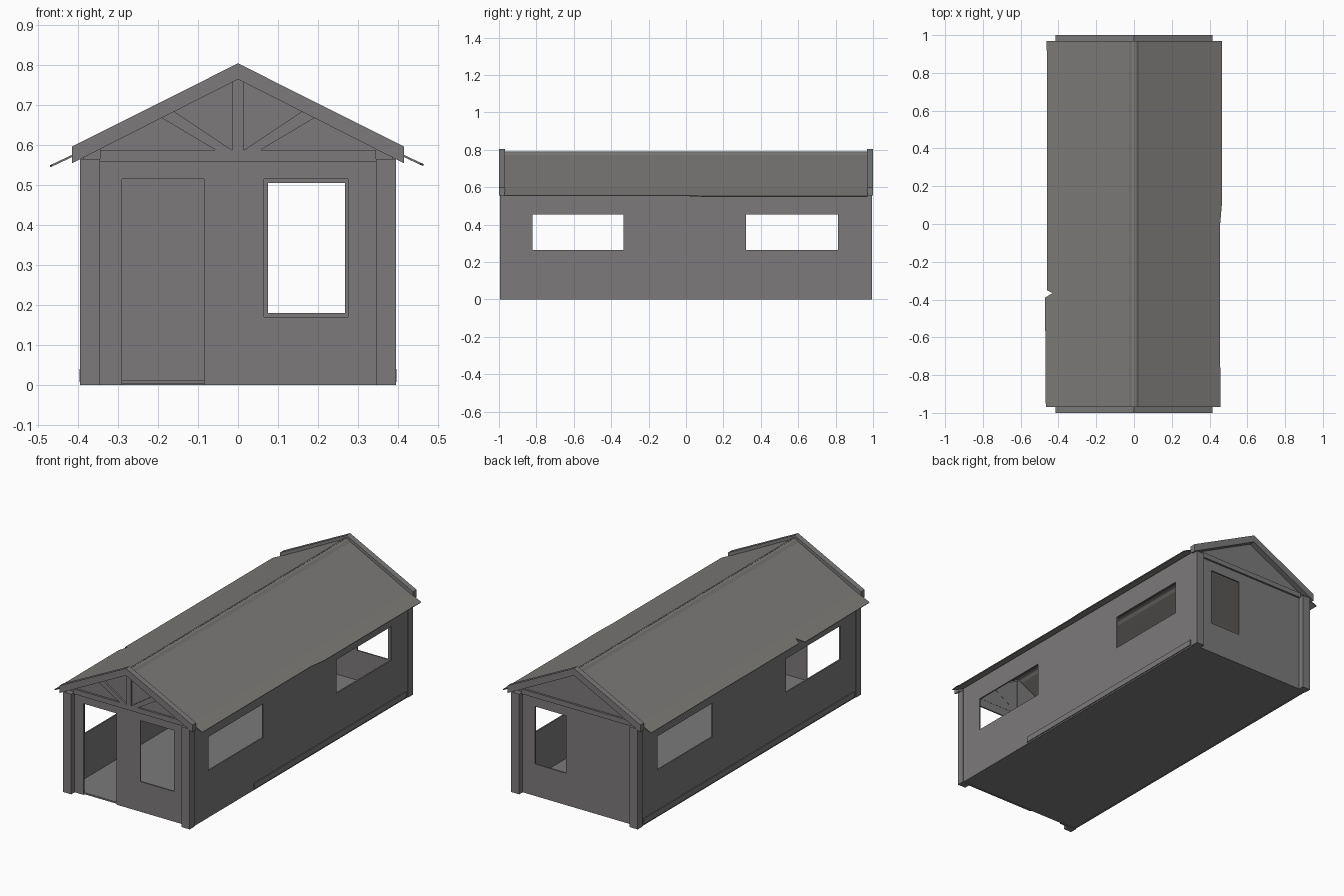
import bpy, bmesh, math

if "Cube" in bpy.data.objects:
    bpy.data.objects.remove(bpy.data.objects["Cube"])


def material(name, rgb):
    m = bpy.data.materials.new(name)
    m.diffuse_color = (*rgb, 1)
    m.use_nodes = True
    m.node_tree.nodes["Principled BSDF"].inputs["Base Color"].default_value = m.diffuse_color
    return m


GREY = material("weathered grey", (0.2, 0.194, 0.196))
ROOF = material("roof grey", (0.2, 0.196, 0.186))


def make(name, verts, faces, mat=GREY, thick=0):
    me = bpy.data.meshes.new(name)
    bm = bmesh.new()
    vs = [bm.verts.new(v) for v in verts]
    for f in faces:
        bm.faces.new([vs[i] for i in f])
    bmesh.ops.remove_doubles(bm, verts=bm.verts, dist=1e-5)
    bmesh.ops.recalc_face_normals(bm, faces=bm.faces)
    bm.to_mesh(me)
    bm.free()
    me.materials.append(mat)
    ob = bpy.data.objects.new(name, me)
    bpy.context.collection.objects.link(ob)
    if thick:
        s = ob.modifiers.new("thickness", "SOLIDIFY")
        s.thickness = thick
        s.offset = 0
    return ob


def prism(name, pts, y0, y1):
    """Extrude an (x, z) outline along y."""
    n = len(pts)
    v = [(x, y0, z) for x, z in pts] + [(x, y1, z) for x, z in pts]
    f = [list(range(n)), list(range(n, 2 * n))]
    f += [[i, (i + 1) % n, n + (i + 1) % n, n + i] for i in range(n)]
    return make(name, v, f)


def box(name, x0, x1, y0, y1, z0, z1):
    return prism(name, [(x0, z0), (x1, z0), (x1, z1), (x0, z1)], y0, y1)


def wall(name, place, width, height, holes, peak=None):
    """Sheet wall with rectangular holes (u0, u1, v0, v1); optional gable peak."""
    us = sorted({-width, width, 0.0} | {h[i] for h in holes for i in (0, 1)})
    vs = sorted({0.0, height} | {h[i] for h in holes for i in (2, 3)})
    verts, faces = [], []

    def add(pts):
        faces.append(list(range(len(verts), len(verts) + len(pts))))
        verts.extend(place(*p) for p in pts)

    for a, b in zip(us, us[1:]):
        for c, d in zip(vs, vs[1:]):
            mu, mv = (a + b) / 2, (c + d) / 2
            if not any(h[0] < mu < h[1] and h[2] < mv < h[3] for h in holes):
                add([(a, c), (b, c), (b, d), (a, d)])
    if peak:
        add([(u, height) for u in us] + [(0, peak)])
    return make(name, verts, faces, GREY, 0.008)


# walls: door and window in front, window in back, two windows each side
W, L = 0.387, 0.96
wall("front_wall", lambda u, v: (u, -L, v), W, 0.575,
     [(-0.29, -0.085, 0, 0.515), (0.065, 0.275, 0.17, 0.515)], 0.772)
wall("back_wall", lambda u, v: (u, L, v), W, 0.575,
     [(0.075, 0.268, 0.18, 0.505)], 0.772)
for side, s in (("right", 1), ("left", -1)):
    wall(side + "_wall", lambda u, v: (s * W, u, v), L, 0.578,
         [(-0.82, -0.335, 0.265, 0.455), (0.322, 0.812, 0.265, 0.455)])

# floor and base boards
box("floor", -W, W, -L, L, 0.003, 0.012)
box("right_base_board", 0.385, 0.396, -0.42, 0.94, 0.008, 0.04)
box("left_base_board", -0.396, -0.385, -0.94, 0.94, 0.008, 0.04)

# corner posts, gable trim and tie beams at both ends
for end, e in (("front", -1), ("back", 1)):
    for side, s in (("right", 1), ("left", -1)):
        x0, x1 = sorted((s * 0.345, s * 0.395))
        y0, y1 = sorted((e * 0.953, e * 0.995))
        box(f"{end}_{side}_post", x0, x1, y0, y1, 0, 0.566)
    prism(end + "_gable_trim",
          [(0, 0.805), (0.415, 0.597), (0.415, 0.555), (0, 0.765),
           (-0.415, 0.555), (-0.415, 0.597)], *sorted((e * 0.967, e * 1.0)))
    box(end + "_tie_beam", -0.345, 0.345, *sorted((e * 0.955, e * 0.975)), 0.56, 0.588)

# front truss
box("king_post", -0.014, 0.014, -0.975, -0.955, 0.586, 0.768)
for side, s in (("right", 1), ("left", -1)):
    prism(side + "_brace", [(s * 0.015, 0.588), (s * 0.056, 0.588),
                            (s * 0.192, 0.669), (s * 0.16, 0.685)], -0.975, -0.955)

# thin roof sheets with uneven eaves, one torn on the left
RIDGE = [(0, 0.787), (0.012, 0.784), (0.025, 0.772)]
EAVES = {"right": (1, [(-0.97, 0.456), (-0.5, 0.455), (0, 0.455), (0.1, 0.464),
                       (0.5, 0.464), (0.97, 0.464)]),
         "left": (-1, [(-0.97, 0.466), (-0.39, 0.47), (-0.365, 0.43), (-0.35, 0.46),
                       (0.3, 0.459), (0.97, 0.461)])}
for side, (s, eave) in EAVES.items():
    verts, faces, n = [], [], 5
    for y, x in eave:
        row = RIDGE + [(0.39, 0.585), (x, 0.585 - (x - 0.39) * 0.47)]
        verts += [(s * px, y, pz) for px, pz in row]
    for i in range(len(eave) - 1):
        for j in range(n - 1):
            a = i * n + j
            faces.append([a, a + 1, a + n + 1, a + n])
    make(side + "_roof_sheet", verts, faces, ROOF, 0.005)
